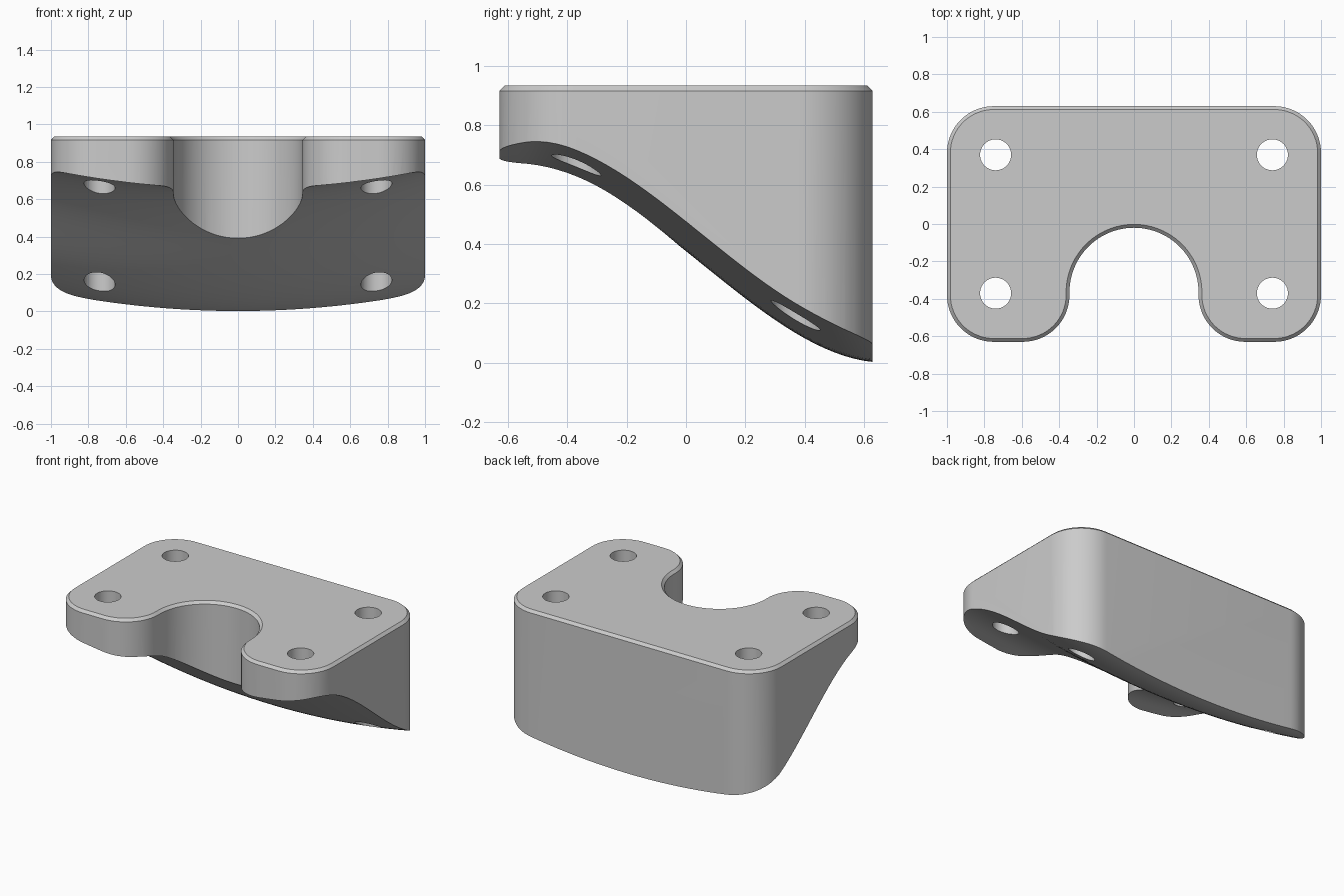
import bpy, bmesh
from math import sin, cos, radians

default = bpy.data.objects.get("Cube")
if default:
    bpy.data.objects.remove(default, do_unlink=True)

TOP = 0.935
CHAMFER = 0.018


def arc(cx, cy, r, a0, a1, n):
    angles = [radians(a0 + (a1 - a0) * i / n) for i in range(n + 1)]
    return [(cx + r * cos(a), cy + r * sin(a)) for a in angles]


def underside(x, y):
    """Height of the S-shaped, gently bowed lower surface."""
    t = min(max((y + 0.55) / 1.22, 0), 1)
    return 0.655 * (1 - t * t * (3 - 2 * t)) + 0.1 * x * x


def make_object(name, bm):
    bmesh.ops.recalc_face_normals(bm, faces=bm.faces)
    mesh = bpy.data.meshes.new(name)
    bm.to_mesh(mesh)
    bm.free()
    obj = bpy.data.objects.new(name, mesh)
    bpy.context.collection.objects.link(obj)
    return obj


def cut(target, cutter):
    cutter.hide_render = True
    mod = target.modifiers.new("cut", "BOOLEAN")
    mod.operation = "DIFFERENCE"
    mod.solver = "EXACT"
    mod.object = cutter
    bpy.context.view_layer.objects.active = target
    bpy.ops.object.modifier_apply(modifier=mod.name)
    bpy.data.objects.remove(cutter, do_unlink=True)


# Block outline: half profile from the notch round to the back, then mirrored
half = (arc(0, -0.365, 0.345, 90, 0, 24) + arc(0.595, -0.38, 0.25, 180, 270, 16)
        + arc(0.75, -0.38, 0.25, 270, 360, 16) + arc(0.75, 0.38, 0.25, 0, 90, 16))
outline = half + [(-x, y) for x, y in reversed(half[1:])]

bm = bmesh.new()
base = bm.faces.new([bm.verts.new((x, y, -0.2)) for x, y in outline])
ext = bmesh.ops.extrude_face_region(bm, geom=[base], use_keep_orig=True)["geom"]
for v in ext:
    if isinstance(v, bmesh.types.BMVert):
        v.co.z = TOP
# Chamfer round the top rim
rim = [e for e in bm.edges if all(v.co.z > TOP - 0.001 for v in e.verts)]
bmesh.ops.recalc_face_normals(bm, faces=bm.faces)
bmesh.ops.bevel(bm, geom=rim, offset=CHAMFER, offset_type="OFFSET",
                segments=1, affect="EDGES")
block = make_object("mounting_block", bm)

# Curved underside
bm = bmesh.new()
bmesh.ops.create_grid(bm, x_segments=32, y_segments=48, size=1)
for v in bm.verts:
    v.co.x *= 1.2
    v.co.y *= 0.8
    v.co.z = underside(v.co.x, v.co.y)
ext = bmesh.ops.extrude_face_region(bm, geom=bm.faces[:], use_keep_orig=True)["geom"]
for v in ext:
    if isinstance(v, bmesh.types.BMVert):
        v.co.z = -0.5
cut(block, make_object("underside_cutter", bm))

# Four bolt holes
for sx in (-1, 1):
    for sy in (-1, 1):
        bm = bmesh.new()
        bmesh.ops.create_cone(bm, cap_ends=True, segments=40,
                              radius1=0.083, radius2=0.083, depth=3)
        bmesh.ops.translate(bm, verts=bm.verts, vec=(sx * 0.74, sy * 0.37, 0.5))
        cut(block, make_object("hole_cutter", bm))

# Plain grey finish
grey = bpy.data.materials.new("plain_grey")
grey.use_nodes = True
colour = (0.6, 0.6, 0.6, 1)
grey.diffuse_color = colour
grey.node_tree.nodes["Principled BSDF"].inputs["Base Color"].default_value = colour
block.data.materials.clear()
block.data.materials.append(grey)
for p in block.data.polygons:
    p.material_index = 0

bpy.ops.object.select_all(action="DESELECT")
block.select_set(True)
bpy.context.view_layer.objects.active = block
bpy.ops.object.shade_smooth_by_angle(angle=radians(30))
